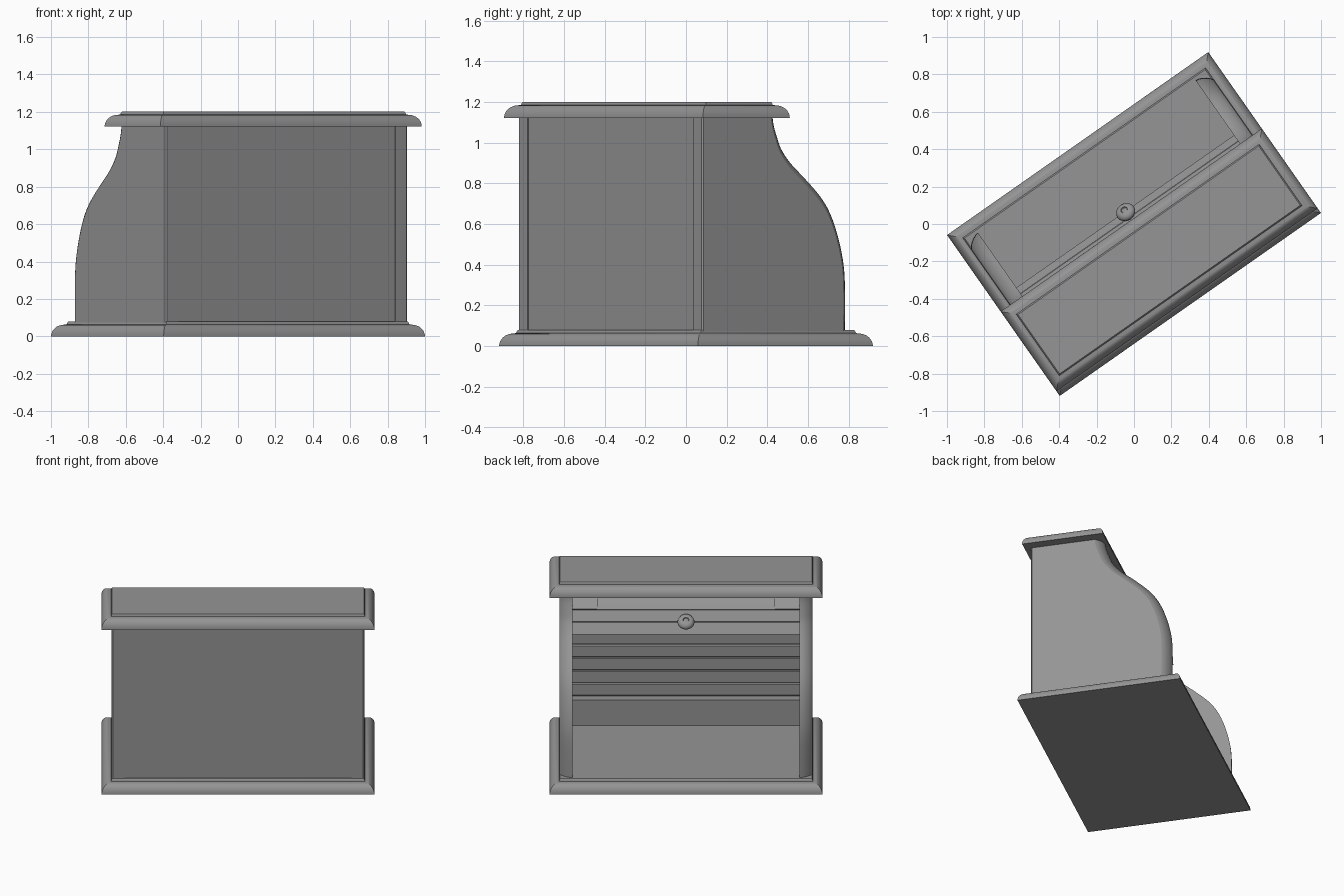
import bpy, bmesh, math
from mathutils import Vector

if "Cube" in bpy.data.objects:
    bpy.data.objects.remove(bpy.data.objects["Cube"])

TURN = math.radians(35)      # whole box is turned about z; parts use local x (width), y (opening)
grey = bpy.data.materials.new("dark_grey")
grey.diffuse_color = (0.3, 0.3, 0.3, 1)
grey.use_nodes = True
grey.node_tree.nodes["Principled BSDF"].inputs["Base Color"].default_value = grey.diffuse_color


def loft(name, rings, angle=28):
    """Skin equal-length rings of points, cap both ends."""
    bm = bmesh.new()
    vs = [[bm.verts.new(p) for p in r] for r in rings]
    n = len(rings[0])
    for a, b in zip(vs, vs[1:]):
        for i in range(n):
            j = (i + 1) % n
            bm.faces.new((a[i], a[j], b[j], b[i]))
    bm.faces.new(vs[0])
    bm.faces.new(vs[-1])
    bmesh.ops.recalc_face_normals(bm, faces=bm.faces)
    me = bpy.data.meshes.new(name)
    bm.to_mesh(me)
    bm.free()
    me.materials.append(grey)
    ob = bpy.data.objects.new(name, me)
    bpy.context.collection.objects.link(ob)
    ob.rotation_euler.z = TURN
    bpy.ops.object.select_all(action='DESELECT')
    ob.select_set(True)
    bpy.context.view_layer.objects.active = ob
    bpy.ops.object.shade_smooth_by_angle(angle=math.radians(angle))
    return ob


def prism(name, half, section, angle=28):
    """Extrude a (y, z) section across the width."""
    return loft(name, [[(x, y, z) for y, z in section] for x in (-half, half)], angle)


def spline(pts, steps=4):
    """Catmull-Rom through 2D points."""
    p = [Vector(q) for q in [pts[0]] + pts + [pts[-1]]]
    out = []
    for i in range(1, len(p) - 2):
        a, b, c, d = p[i - 1:i + 3]
        for s in range(steps):
            t = s / steps
            out.append(0.5 * (2 * b + (c - a) * t + (2 * a - 5 * b + 4 * c - d) * t * t
                              + (3 * b - a - 3 * c + d) * t ** 3))
    return out + [p[-1]]


def normals(pts):
    """Right-hand normals of a 2D path."""
    out = []
    for i in range(len(pts)):
        t = (pts[min(i + 1, len(pts) - 1)] - pts[max(i - 1, 0)]).normalized()
        out.append(Vector((t.y, -t.x)))
    return out


# Moulded slabs: rounded lower edge with a small step above
def moulded_slab(name, hx, y0, y1, z0):
    edge = [(0.05 * (1 - math.cos(a)), 0.062 * math.sin(a))
            for a in [math.pi / 2 * k / 8 for k in range(9)]]
    edge += [(0.06, 0.064), (0.063, 0.075), (0.067, 0.079)]
    loft(name, [[(-hx + i, y0 + i, z0 + z), (hx - i, y0 + i, z0 + z),
                 (hx - i, y1 - i, z0 + z), (-hx + i, y1 - i, z0 + z)] for i, z in edge])


moulded_slab("base", 0.8525, -0.525, 0.525, 0.0)
moulded_slab("lid", 0.8525, -0.495, 0.026, 1.122)

# Side panels: S-curved front with a rounded outer rim
front = spline([(0.392, 0.07), (0.392, 0.3), (0.38, 0.42), (0.348, 0.54), (0.305, 0.64),
                (0.25, 0.715), (0.16, 0.80), (0.075, 0.875), (0.015, 0.95),
                (-0.015, 1.02), (-0.035, 1.08), (-0.043, 1.13)])
norm = normals(front)
# x, rim offset, back corner inset
rim = [(0.71, 0.048, 0), (0.73, 0.045, 0), (0.75, 0.036, 0), (0.768, 0.024, 0),
       (0.782, 0.011, 0), (0.79, -0.002, 0.006)]
for side, label in ((1, "right"), (-1, "left")):
    rings = []
    for x, off, inset in rim:
        ring = []
        for p, n in zip(front, norm):
            q = p + n * off
            ring.append((side * x, q.x, min(max(q.y, 0.07), 1.13)))
        ring += [(side * x, -0.455 + inset, 1.13), (side * x, -0.455 + inset, 0.07)]
        rings.append(ring)
    loft("side_panel_" + label, rings)


# Back panel between the sides, and the low rail inside it
def cross_panel(name, y0, y1, z0, z1):
    prism(name, 0.71, [(y0, z0), (y1, z0), (y1, z1), (y0, z1)])


cross_panel("back_panel", -0.449, -0.385, 0.07, 1.13)
cross_panel("inner_rail", -0.385, -0.33, 0.07, 0.255)

# Roll-top track: from the handle bar, under the lid, down the back
arc = [(-0.275 - 0.08 * math.sin(a), 1.005 + 0.08 * math.cos(a))
       for a in [math.pi / 2 * k / 6 for k in range(7)]]
track = [Vector(p) for p in [(0.0, 1.025), (-0.03, 1.06), (-0.075, 1.08), (-0.12, 1.085)]
         + arc + [(-0.355, 0.275)]]


def along(d):
    for a, b in zip(track, track[1:]):
        seg = (b - a).length
        if d <= seg:
            return a + (b - a) * (d / seg)
        d -= seg
    return track[-1]


total = sum((b - a).length for a, b in zip(track, track[1:]))
count = round(total / 0.09)
pitch = total / count
for k in range(count):
    a, b = along(k * pitch + 0.002), along((k + 1) * pitch - 0.002)
    t = (b - a).normalized()
    n = Vector((t.y, -t.x)) * 0.014
    c = t * 0.005
    prism("slat_%02d" % (k + 1), 0.71,
          [a + n, b + n, b - n * 0.6, b - c - n, a + c - n, a - n * 0.6], 20)

# Cloth strip glued to the inner face of the slats
path = [along(total * k / 40) for k in range(41)]
ns = normals(path)
outer = [p + n * 0.012 for p, n in zip(path, ns)]
inner = [p + n * 0.019 for p, n in zip(path, ns)]
prism("cloth_backing", 0.556, outer + inner[::-1])

# Handle bar: flat face with a narrow centre groove
prism("handle_bar", 0.71, [(0.082, 0.898), (0.0445, 0.963), (0.040, 0.964), (0.0415, 0.968),
                           (0.005, 1.031), (-0.018, 1.015), (0.054, 0.885)], 15)

# Knob: turned profile (radius, height) set square to the bar
knob = [(0.018, -0.02), (0.018, 0.006), (0.034, 0.010), (0.047, 0.019), (0.053, 0.031),
        (0.050, 0.043), (0.040, 0.053), (0.026, 0.058), (0.019, 0.058), (0.016, 0.052),
        (0.009, 0.052), (0.005, 0.056)]
axis = Vector((0, 0.6, 0.8))
across = Vector((1, 0, 0))
up = axis.cross(across)
seat = Vector((0, 0.058, 0.956))
loft("knob", [[seat + axis * h + (across * math.cos(a) + up * math.sin(a)) * r
               for a in [math.tau * k / 24 for k in range(24)]] for r, h in knob], 50)
